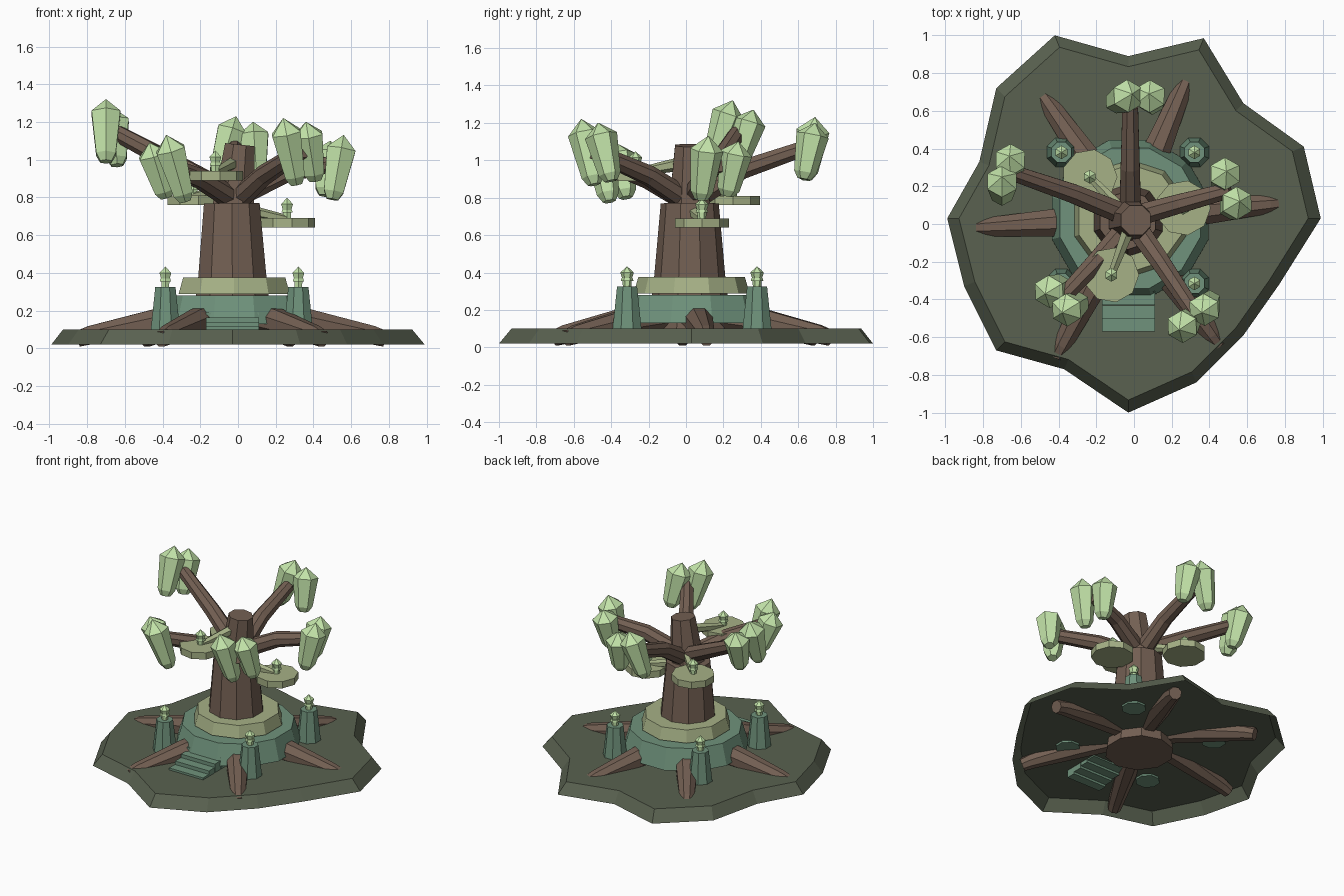
import bpy, bmesh
from math import sin, cos, pi
from mathutils import Vector

if "Cube" in bpy.data.objects:
    bpy.data.objects.remove(bpy.data.objects["Cube"])

CX, CY = -0.03, 0.03


def mat(name, rgb):
    m = bpy.data.materials.new(name)
    m.diffuse_color = (*rgb, 1)
    m.use_nodes = True
    m.node_tree.nodes["Principled BSDF"].inputs["Base Color"].default_value = m.diffuse_color
    return m


SOIL = mat("soil", (0.10, 0.12, 0.08))
BARK = mat("bark", (0.17, 0.115, 0.085))
STONE = mat("stone", (0.16, 0.29, 0.20))
WOOD = mat("pale_wood", (0.38, 0.44, 0.24))
LEAF = mat("crystal", (0.55, 0.78, 0.40))


def finish(name, bm, material):
    bmesh.ops.remove_doubles(bm, verts=bm.verts, dist=1e-5)
    bmesh.ops.recalc_face_normals(bm, faces=bm.faces)
    me = bpy.data.meshes.new(name)
    bm.to_mesh(me)
    bm.free()
    me.materials.append(material)
    ob = bpy.data.objects.new(name, me)
    bpy.context.collection.objects.link(ob)
    return ob


def skin(name, rings, material, bottom=True):
    """Join rings of points with quads and cap the ends."""
    bm = bmesh.new()
    vs = [[bm.verts.new(p) for p in ring] for ring in rings]
    n = len(rings[0])
    for a, b in zip(vs, vs[1:]):
        for i in range(n):
            j = (i + 1) % n
            bm.faces.new((a[i], a[j], b[j], b[i]))
    bm.faces.new(vs[-1])
    if bottom:
        bm.faces.new(vs[0][::-1])
    return finish(name, bm, material)


def tube(name, path, radii, material, sides=8, phase=0.5):
    """Faceted tube through path points, one radius per point."""
    pts = [Vector(p) for p in path]
    rings = []
    for i, p in enumerate(pts):
        d = (pts[min(i + 1, len(pts) - 1)] - pts[max(i - 1, 0)]).normalized()
        ref = Vector((0, 1, 0)) if abs(d.z) > 0.75 else Vector((0, 0, 1))
        u = d.cross(ref).normalized()
        v = d.cross(u)
        rings.append([p + radii[i] * (u * cos(t) + v * sin(t))
                      for t in [2 * pi * (k + phase) / sides for k in range(sides)]])
    return skin(name, rings, material)


def lathe(name, x, y, profile, sides, material):
    """Upright tube from (radius, z) pairs."""
    return tube(name, [(x, y, z) for r, z in profile], [r for r, z in profile], material, sides)


# Island: open shell with sloping rim
outline = [(-.42, 1.0), (-.03, .89), (.37, .985), (.58, .64), (.90, .41), (.99, .03),
           (.77, -.32), (.58, -.59), (.33, -.84), (-.03, -1.0), (-.37, -.77), (-.73, -.67),
           (-.90, -.33), (-.99, .03), (-.82, .33), (-.73, .72)]
low = [(x, y, .02) for x, y in outline]
top = [(CX + (x - CX) * .935, CY + (y - CY) * .935, .10) for x, y in outline]
skin("island", [low, top], SOIL, bottom=False)

# Trunk: wide lower part, narrow leaning upper part
tube("trunk_lower", [(CX, .02, .03), (CX, .02, .38), (CX - .003, .02, .77)], [.235, .19, .155], BARK, 10)
tube("trunk_upper", [(CX, .02, .70), (.01, .02, 1.08)], [.125, .085], BARK, 8)

# Two-tier plinth
lathe("plinth_lower", -.02, CY, [(.43, .13), (.385, .28)], 12, STONE)
lathe("plinth_upper", -.02, CY, [(.31, .288), (.285, .375)], 10, WOOD)

# Front steps, rising under the plinth
for i in range(6):
    y0, z0, z1 = -.57 + .07 * i, .045 + .015 * i, .115 + .025 * i
    skin("step", [[(-.17, y0, z), (.11, y0, z), (.11, y0 + .068, z), (-.17, y0 + .068, z)]
                  for z in (z0, z1)], STONE)

# Roots
for ex, ey in [(-.85, -.02), (.78, .11), (-.49, .69), (.28, .77), (-.41, -.70), (.45, -.64)]:
    d = Vector((ex - CX, ey - CY, 0))
    path = [Vector((CX, CY, z)) + d * f for f, z in [(.2, .17), (.5, .135), (.92, .07), (1, .05)]]
    tube("root", path, [.085, .078, .053, .045], BARK)


# Lantern used on pedestals and platforms
def lantern(x, y, z):
    lathe("lantern", x, y, [(.022, z - .01), (.025, z + .04), (.036, z + .075), (.001, z + .108)], 6, LEAF)
    lathe("lantern_collar", x, y, [(.034, z + .03), (.03, z + .045)], 6, LEAF)


for x in (-.385, .32):
    for y in (-.315, .38):
        lathe("pedestal", x, y, [(.085, .085), (.058, .325)], 8, STONE)
        lantern(x, y, .325)

# Round platforms with supports on the trunk
for x, y, z in [(-.12, -.27, .89), (-.235, .25, .76), (.26, .085, .64)]:
    lathe("platform", x, y, [(.147, z), (.147, z + .05)], 9, WOOD)
    tube("platform_support", [(-.01, .02, z + .10), (x, y, z + .045)], [.04, .022], WOOD, 6)
    lantern(x, y, z + .05)

# Branches, each with a pair of crystals given as (bottom, top)
branches = [
    ([(-.02, .06, .80), (-.02, .30, .95), (-.02, .62, 1.06)],
     [((-.11, .64, .90), (-.01, .69, 1.23)), ((.10, .63, .90), (.08, .69, 1.20))]),
    ([(-.05, .05, .82), (-.32, .16, .97), (-.64, .27, 1.14)],
     [((-.64, .27, .97), (-.66, .36, 1.27)), ((-.70, .14, .99), (-.70, .25, 1.32))]),
    ([(.0, .04, .81), (.25, .11, .93), (.51, .18, .98)],
     [((.46, .22, .81), (.49, .28, 1.10)), ((.50, .08, .79), (.56, .12, 1.13))]),
    ([(.0, .0, .79), (.14, -.20, .92), (.34, -.50, 1.05)],
     [((.41, -.40, .89), (.36, -.47, 1.20)), ((.31, -.49, .87), (.24, -.56, 1.22))]),
    ([(-.04, -.02, .80), (-.20, -.20, .90), (-.38, -.39, .97)],
     [((-.38, -.32, .80), (-.47, -.37, 1.09)), ((-.28, -.41, .78), (-.38, -.47, 1.13))]),
]
for path, crystals in branches:
    tube("branch", path, [.062, .055, .045], BARK)
    for a, b in crystals:
        a, b = Vector(a), Vector(b)
        path = [a.lerp(b, f) for f in (0, .12, .78, 1)]
        tube("crystal", path, [.035, .06, .088, .002], LEAF, 6)
